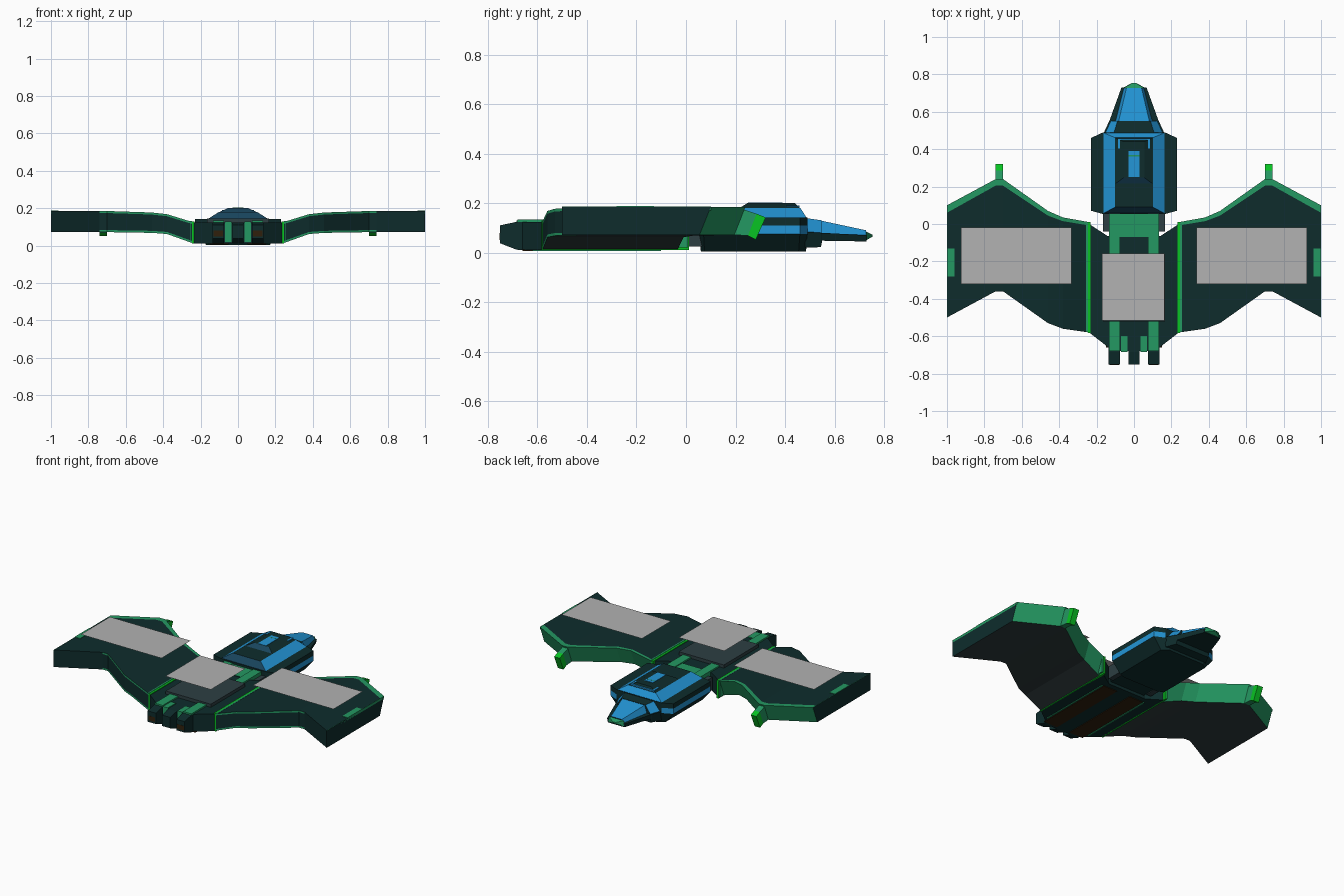
import bpy, bmesh

if "Cube" in bpy.data.objects:
    bpy.data.objects.remove(bpy.data.objects["Cube"])

def lin(r, g, b):
    f = lambda c: c / 12.92 if c <= 0.04045 else ((c + 0.055) / 1.055) ** 2.4
    return (f(r / 255), f(g / 255), f(b / 255), 1)

COLS = {"dark_teal": (14, 44, 44), "green": (36, 152, 98), "blue": (35, 150, 215),
        "grey": (178, 178, 178), "bright_green": (8, 195, 35), "slate": (45, 62, 66),
        "brown": (48, 32, 12), "under_grey": (46, 58, 60), "deep_blue": (24, 68, 92)}
MATS = {}
for n, c in COLS.items():
    MATS[n] = bpy.data.materials.new(n)
    MATS[n].diffuse_color = lin(*c)
ORDER = list(COLS)

def build(name, verts, faces, cols, flip=1):
    """Mesh from points and faces; cols is one colour or one per face; flip=-1 mirrors in x."""
    bm = bmesh.new()
    vs = [bm.verts.new((x * flip, y, z)) for x, y, z in verts]
    if isinstance(cols, str):
        cols = [cols] * len(faces)
    used = list(dict.fromkeys(cols))
    for f, c in zip(faces, cols):
        bm.faces.new([vs[i] for i in f]).material_index = used.index(c)
    if len(faces) > 1:
        bmesh.ops.recalc_face_normals(bm, faces=bm.faces)
    me = bpy.data.meshes.new(name)
    bm.to_mesh(me)
    bm.free()
    for c in used:
        me.materials.append(MATS[c])
    ob = bpy.data.objects.new(name, me)
    bpy.context.collection.objects.link(ob)
    return ob

def loft(name, rings, rule, caps, flip=1):
    """Bridge equal rings; rule(segment, side) gives the colour of each quad."""
    n = len(rings[0])
    verts = [p for r in rings for p in r]
    faces, cols = [], []
    for s in range(len(rings) - 1):
        for k in range(n):
            a, b = s * n + k, s * n + (k + 1) % n
            faces.append((a, b, b + n, a + n))
            cols.append(rule(s, k))
    faces += [tuple(range(n)), tuple(range(len(verts) - n, len(verts)))]
    return build(name, verts, faces, cols + list(caps), flip)

def rect(x0, x1, y0, y1, z):
    return [(x0, y0, z), (x1, y0, z), (x1, y1, z), (x0, y1, z)]

def box(name, x0, x1, y0, y1, z0, z1, col, top=None, flip=1):
    return loft(name, [rect(x0, x1, y0, y1, z0), rect(x0, x1, y0, y1, z1)],
                lambda s, k: col, (col, top or col), flip)

def octo(x, xc, y0, y1, c0, c1, z):
    return [(-x, y0 + c0, z), (-xc, y0, z), (xc, y0, z), (x, y0 + c0, z),
            (x, y1 - c1, z), (xc, y1, z), (-xc, y1, z), (-x, y1 - c1, z)]

# wing stations: x, front y, back y, bottom z, top z, width of green band
STATIONS = [(.24, .01, -.58, .012, .125, .018), (.38, .035, -.56, .062, .168, .02),
            (.46, .07, -.53, .068, .177, .025), (.70, .24, -.36, .072, .185, .035),
            (.74, .24, -.36, .072, .185, .035), (1.0, .10, -.50, .072, .185, .04)]

def wing_ring(x, f, b, z0, z1, w):
    t = .011
    return [(x, f, z1), (x, f - w, z1), (x, b, z1), (x, b, z1 - t),
            (x, b, z0 + t), (x, b, z0), (x, f - .045, z0)]

def wing_colour(s, k):
    if k in (0, 6):
        return "green"
    if k in (2, 4):
        return "green" if s < 4 else "dark_teal"
    return "under_grey" if k == 5 else "dark_teal"

for side, tag in ((1, "right"), (-1, "left")):
    loft("wing_" + tag, [wing_ring(*s) for s in STATIONS], wing_colour,
         ("dark_teal", "dark_teal"), side)
    # tip trim and tip marker
    box("tip_trim_" + tag, .998, 1.0, -.50, .10, .170, .1855, "green", flip=side)
    box("tip_marker_" + tag, .96, 1.0, -.28, -.13, .18, .188, "green", flip=side)
    # forward prong, with bright end
    root = [(.20, .185), (.285, .157), (.25, .068), (.17, .074)]
    end = [(.285, .157), (.322, .142), (.282, .052), (.25, .068)]
    for nm, pts, c in (("prong_", root, "green"), ("prong_tip_", end, "bright_green")):
        loft(nm + tag, [[(x, y, z) for y, z in pts] for x in (.70, .74)],
             lambda s, k: c, (c, c), side)
    # seam between hull and wing
    box("seam_" + tag, .232, .246, -.583, .012, .01, .129, "bright_green", flip=side)
    box("seam_border_" + tag, .246, .256, -.578, .008, .02, .131, "green", flip=side)
    # rails on the hull and struts to the head
    box("rail_" + tag, .075, .134, -.68, .07, .10, .134, "green", flip=side)
    box("strut_" + tag, .13, .165, -.04, .07, .025, .11, "slate", flip=side)
    box("rear_bar_" + tag, .035, .07, -.684, -.60, .018, .13, "green", flip=side)
    # floating panel over the wing
    build("wing_panel_" + tag, rect(.335, .925, -.322, -.018, .24), [(0, 1, 2, 3)], "grey")\
        .scale.x = side
    # underside strips
    box("belly_strip_" + tag, .05, .15, -.66, -.10, .006, .012, "brown", flip=side)
    box("belly_line_" + tag, .158, .165, -.62, -.10, .006, .012, "green", flip=side)

# centre hull
plan = [(.24, 0), (.24, -.58), (.13, -.665), (.13, -.68), (-.13, -.68), (-.13, -.665),
        (-.24, -.58), (-.24, 0), (-.14, -.065), (.14, -.065)]
loft("hull", [[(x, y, z) for x, y in plan] for z in (.01, .124)],
     lambda s, k: "dark_teal", ("dark_teal", "dark_teal"))
box("neck", -.13, .13, -.07, .08, .03, .128, "dark_teal", "green")
box("hull_deck", -.165, .165, -.52, -.16, .12, .145, "slate")
build("hull_panel", rect(-.17, .163, -.517, -.157, .24), [(0, 1, 2, 3)], "grey")

# three engine nozzles with brown exhausts
for i, x in enumerate((-.105, 0, .105)):
    def sec(y, z0, z1):
        return [(x - .03, y, z0), (x + .03, y, z0), (x + .03, y, z1), (x - .03, y, z1)]
    loft(f"nozzle_{i}", [sec(-.62, .012, .124), sec(-.685, .012, .124), sec(-.752, .038, .11)],
         lambda s, k: "dark_teal", ("dark_teal", "dark_teal"))
    if i != 1:
        box(f"exhaust_{i}", x - .025, x + .025, -.753, -.75, .05, .08, "brown")

# head: dark octagonal body with a blue side stripe
loft("head_body", [octo(.17, .13, .06, .485, .015, .03, .004),
                   octo(.23, .165, .053, .49, .018, .03, .075),
                   octo(.23, .165, .053, .49, .018, .03, .11),
                   octo(.23, .165, .053, .49, .018, .03, .142)],
     lambda s, k: "blue" if s == 1 and k in (3, 7, 4, 6) else "dark_teal",
     ("dark_teal", "dark_teal"))
# blue sloping canopy, then the dark roof
loft("canopy", [rect(-.165, .165, .056, .488, .14), rect(-.102, .102, .09, .462, .18)],
     lambda s, k: "deep_blue" if k == 0 else "blue", ("dark_teal", "dark_teal"))
loft("roof", [rect(-.10, .10, .215, .46, .179), rect(-.055, .055, .248, .44, .2)],
     lambda s, k: "deep_blue" if k == 0 else "dark_teal", ("dark_teal", "dark_teal"))
box("roof_window", -.03, .03, .25, .39, .199, .202, "blue")
box("roof_window_line", -.03, .03, .362, .368, .2, .2025, "green")
for s in (1, -1):
    box("roof_frame", .068, .086, .405, .452, .18, .191, "blue", flip=s)
box("roof_front_frame", -.086, .086, .448, .458, .18, .19, "blue")

# nose: dark wedge base, raised blue ridge and green tip
def nose(y, w0, w1, z0, z1):
    return [(-w0, y, z0), (w0, y, z0), (w1, y, z1), (-w1, y, z1)]
loft("nose_base", [nose(.48, .155, .165, .02, .085), nose(.545, .125, .135, .022, .08),
                   nose(.55, .125, .132, .048, .08), nose(.73, .06, .067, .045, .07)],
     lambda s, k: "dark_teal", ("dark_teal", "dark_teal"))
loft("nose_collar", [nose(.48, .16, .11, .08, .14), nose(.55, .125, .088, .078, .13)],
     lambda s, k: "dark_teal" if k == 2 else "blue", ("blue", "dark_teal"))
loft("nose_ridge", [nose(.55, .10, .082, .075, .128), nose(.728, .055, .04, .066, .09)],
     lambda s, k: "blue", ("blue", "dark_teal"))
loft("nose_tip", [nose(.728, .06, .055, .05, .085), nose(.753, .012, .01, .064, .072)],
     lambda s, k: "green", ("green", "green"))

for m in bpy.data.materials:
    if m.users and not m.is_grease_pencil:
        m.use_nodes = True
        m.node_tree.nodes["Principled BSDF"].inputs["Base Color"].default_value = m.diffuse_color
